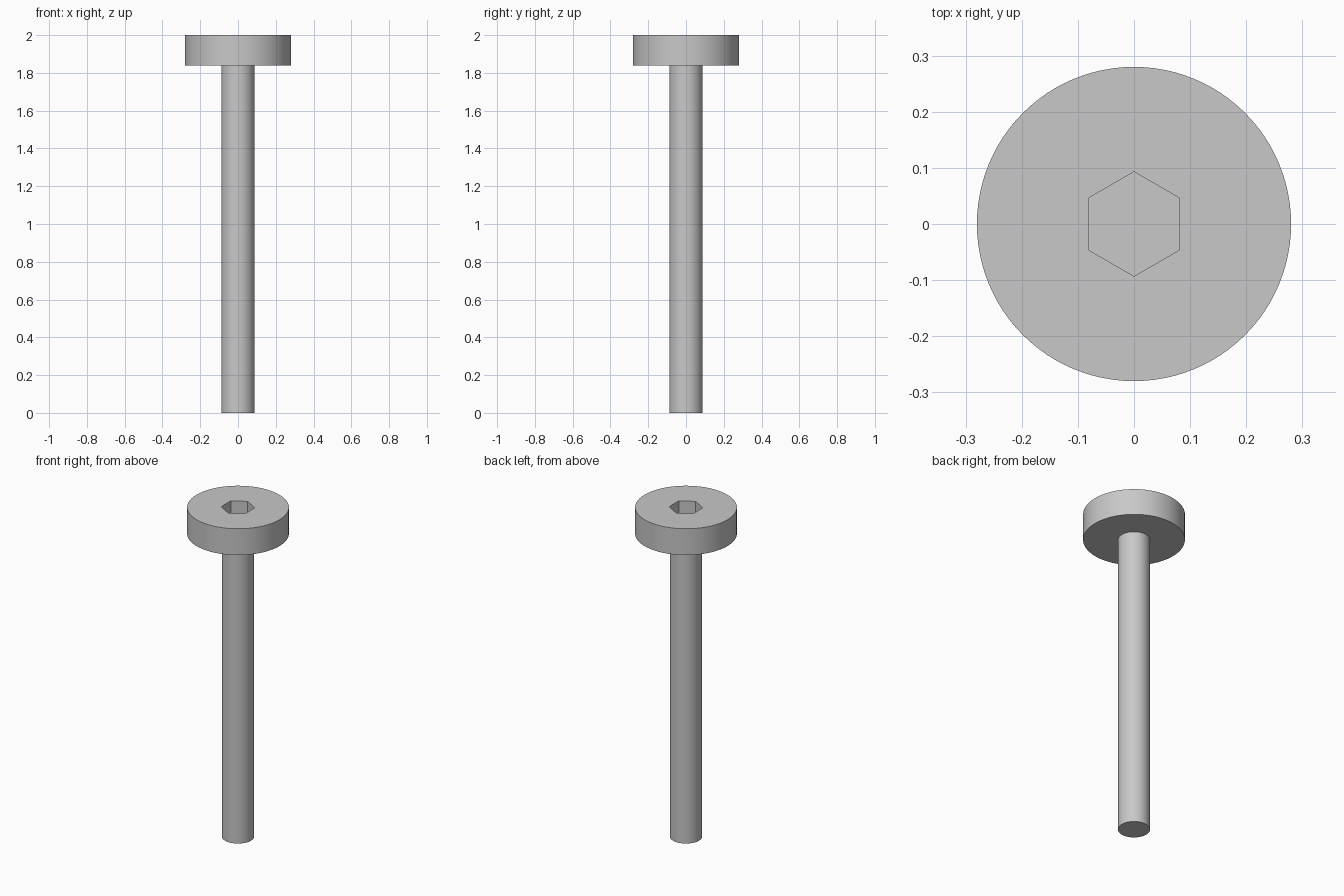
import bpy
import math

HEAD_RADIUS, HEAD_BOTTOM, TOP = 0.28, 1.84, 2.0
SHANK_RADIUS = 0.088
SOCKET_RADIUS, SOCKET_DEPTH = 0.093, 0.1

default_cube = bpy.data.objects.get("Cube")
if default_cube:
    bpy.data.objects.remove(default_cube, do_unlink=True)

steel = bpy.data.materials.new("grey steel")
steel.use_nodes = True
colour = (0.58, 0.58, 0.58, 1)
steel.diffuse_color = colour
steel.node_tree.nodes["Principled BSDF"].inputs["Base Color"].default_value = colour


def cylinder(name, radius, bottom, top, sides, turn=0):
    """Upright prism between two heights."""
    bpy.ops.mesh.primitive_cylinder_add(
        vertices=sides, radius=radius, depth=top - bottom,
        location=(0, 0, (bottom + top) / 2), rotation=(0, 0, turn))
    part = bpy.context.object
    part.name = name
    part.data.materials.append(steel)
    return part


# Round shank and flat disc head
shank = cylinder("shank", SHANK_RADIUS, 0, HEAD_BOTTOM, 64)
head = cylinder("head", HEAD_RADIUS, HEAD_BOTTOM, TOP, 96)

# Hexagonal drive socket cut into the head, corners along y
cutter = cylinder("socket_cutter", SOCKET_RADIUS, TOP - SOCKET_DEPTH, TOP + SOCKET_DEPTH, 6)
cutter.hide_render = True
socket = head.modifiers.new("socket", "BOOLEAN")
socket.operation = "DIFFERENCE"
socket.solver = "EXACT"
socket.object = cutter
bpy.context.view_layer.objects.active = head
bpy.ops.object.modifier_apply(modifier=socket.name)
bpy.data.objects.remove(cutter, do_unlink=True)

# Smooth round sides, crisp rims
for part in (shank, head):
    bpy.ops.object.select_all(action="DESELECT")
    part.select_set(True)
    bpy.context.view_layer.objects.active = part
    bpy.ops.object.shade_smooth_by_angle(angle=math.radians(30))
